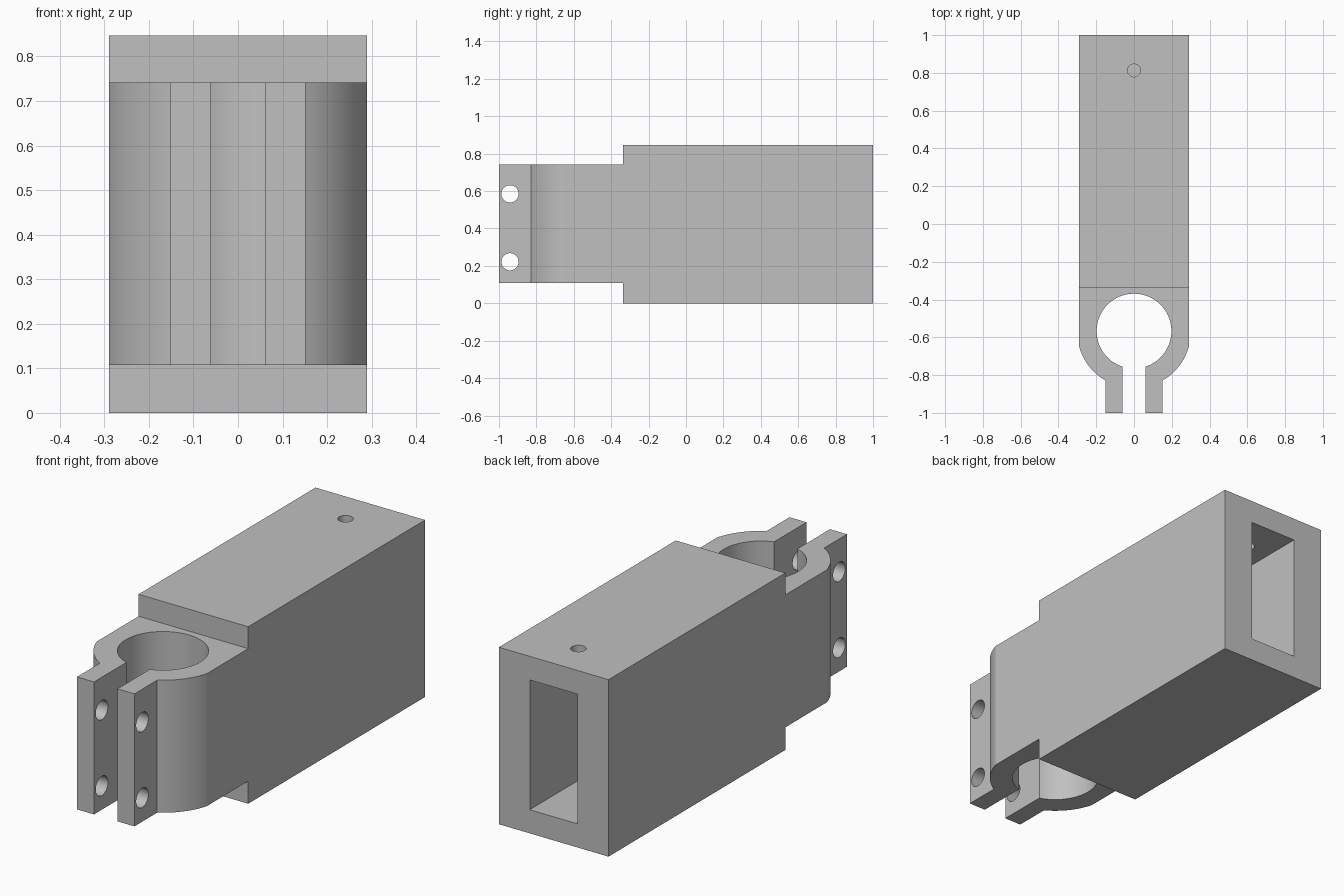
import bpy
import bmesh
from math import pi, sin, cos, asin, radians
from mathutils import Matrix, Vector

default = bpy.data.objects.get("Cube")
if default:
    bpy.data.objects.remove(default, do_unlink=True)

# Main dimensions
HALF_W, HEIGHT = 0.29, 0.847
SHOULDER_Y = -0.337
CLAMP_Z = (0.108, 0.742)
BORE_Y, BORE_R, OUTER_R = -0.567, 0.198, 0.302
SLOT, LUG = 0.062, 0.152

grey = bpy.data.materials.new("light grey")
grey.use_nodes = True
colour = (0.53, 0.53, 0.53, 1)
grey.diffuse_color = colour
grey.node_tree.nodes["Principled BSDF"].inputs["Base Color"].default_value = colour


def finish(name, bm):
    bmesh.ops.recalc_face_normals(bm, faces=bm.faces[:])
    mesh = bpy.data.meshes.new(name)
    bm.to_mesh(mesh)
    bm.free()
    mesh.materials.append(grey)
    obj = bpy.data.objects.new(name, mesh)
    bpy.context.collection.objects.link(obj)
    return obj


def box(name, low, high):
    bm = bmesh.new()
    low, high = Vector(low), Vector(high)
    size = Matrix.Diagonal((high - low).to_4d())
    bmesh.ops.create_cube(bm, size=1, matrix=Matrix.Translation((low + high) / 2) @ size)
    return finish(name, bm)


def cylinder(name, centre, radius, depth, axis="Z"):
    bm = bmesh.new()
    turn = Matrix.Rotation(pi / 2, 4, "Y") if axis == "X" else Matrix()
    bmesh.ops.create_cone(bm, cap_ends=True, segments=40, radius1=radius, radius2=radius,
                          depth=depth, matrix=Matrix.Translation(centre) @ turn)
    return finish(name, bm)


def prism(name, outline, z_low, z_high):
    bm = bmesh.new()
    face = bm.faces.new([bm.verts.new((x, y, z_low)) for x, y in outline])
    raised = bmesh.ops.extrude_face_region(bm, geom=[face])["geom"]
    bmesh.ops.translate(bm, verts=[v for v in raised if isinstance(v, bmesh.types.BMVert)],
                        vec=(0, 0, z_high - z_low))
    return finish(name, bm)


def arc(radius, start, end, steps):
    """Points round the bore centre; angles run from the front (-y) towards +x."""
    angles = [start + (end - start) * i / steps for i in range(steps + 1)]
    return [(radius * sin(a), BORE_Y - radius * cos(a)) for a in angles]


def combine(target, tool, operation):
    mod = target.modifiers.new(tool.name, "BOOLEAN")
    mod.object, mod.operation, mod.solver = tool, operation, "EXACT"
    bpy.context.view_layer.objects.active = target
    bpy.ops.object.modifier_apply(modifier=mod.name)
    bpy.data.objects.remove(tool, do_unlink=True)


# Split clamp: half outline from the bore's back round to the block, then mirrored
half = arc(BORE_R, pi, asin(SLOT / BORE_R), 36)
half += [(SLOT, -1), (LUG, -1)]
half += arc(OUTER_R, asin(LUG / OUTER_R), asin(HALF_W / OUTER_R), 12)
half += [(HALF_W, SHOULDER_Y + 0.06)]
half[0] = (0, BORE_Y + BORE_R)
outline = half + [(-x, y) for x, y in reversed(half[1:])]
clamp = prism("clamp", outline, *CLAMP_Z)

# Block joined to the clamp
body = box("clamp_bracket", (-HALF_W, SHOULDER_Y, 0), (HALF_W, 1, HEIGHT))
combine(body, clamp, "UNION")

# Rectangular socket in the back, and the pin hole above it
combine(body, box("socket", (-0.127, -0.2, 0.113), (0.127, 1.1, 0.734)), "DIFFERENCE")
combine(body, cylinder("pin_hole", (0, 0.813, 0.75), 0.034, 0.4), "DIFFERENCE")

# Bolt holes across both lugs
for z in (0.222, 0.585):
    combine(body, cylinder("bolt_hole", (0, -0.941, z), 0.046, 1, "X"), "DIFFERENCE")

bpy.ops.object.select_all(action="DESELECT")
body.select_set(True)
bpy.context.view_layer.objects.active = body
bpy.ops.object.shade_smooth_by_angle(angle=radians(12))
